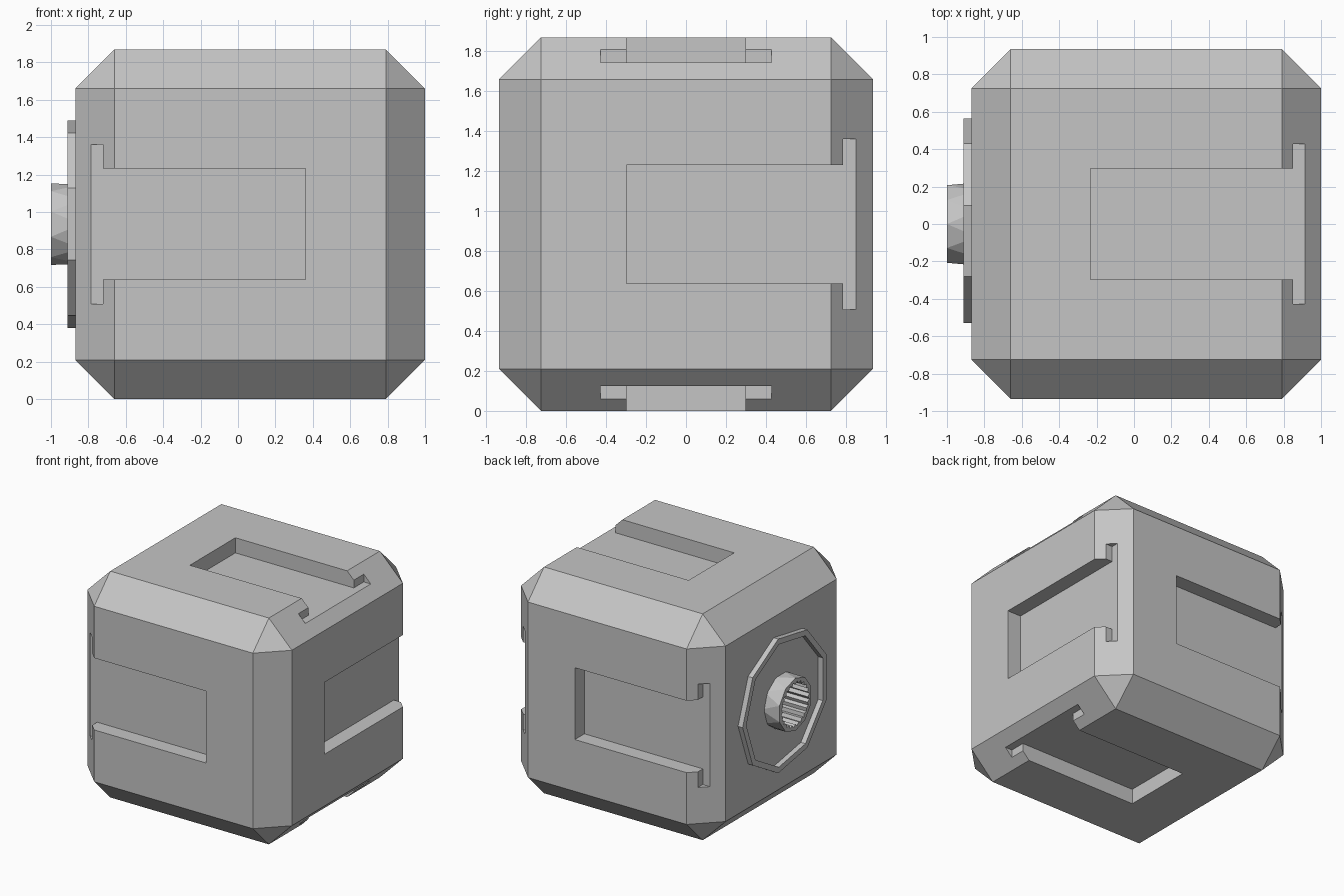
import bpy, bmesh
from math import cos, sin, pi
from mathutils import Vector, Matrix

cube = bpy.data.objects.get("Cube")
if cube:
    bpy.data.objects.remove(cube, do_unlink=True)

HALF = 0.935
CENTRE = Vector((0.065, 0, HALF))
X, Y, Z = Vector((1, 0, 0)), Vector((0, 1, 0)), Vector((0, 0, 1))

grey = bpy.data.materials.new("light_grey")
grey.use_nodes = True
colour = (0.56, 0.56, 0.56, 1)
grey.diffuse_color = colour
grey.node_tree.nodes["Principled BSDF"].inputs["Base Color"].default_value = colour


def finish(bm, name):
    bmesh.ops.recalc_face_normals(bm, faces=bm.faces)
    mesh = bpy.data.meshes.new(name)
    bm.to_mesh(mesh)
    bm.free()
    obj = bpy.data.objects.new(name, mesh)
    bpy.context.collection.objects.link(obj)
    mesh.materials.append(grey)
    return obj


def cut(target, cutter):
    mod = target.modifiers.new("cut", "BOOLEAN")
    mod.operation = "DIFFERENCE"
    mod.solver = "EXACT"
    mod.object = cutter
    bpy.context.view_layer.objects.active = target
    bpy.ops.object.modifier_apply(modifier=mod.name)


def bridge(bm, a, b):
    for i in range(len(a)):
        j = (i + 1) % len(a)
        bm.faces.new((a[i], a[j], b[j], b[i]))


def prism(bm, a, b):
    bridge(bm, a, b)
    bm.faces.new(a)
    bm.faces.new(b)


def slot_cutter(normal, opening):
    """T-shaped prism: a straight channel that widens at its open end."""
    side = normal.cross(opening)
    half_profile = [(-0.297, 0.297), (0.786, 0.297), (0.786, 0.427), (1.2, 0.427)]
    profile = half_profile + [(u, -v) for u, v in reversed(half_profile)]
    bm = bmesh.new()
    floor, lid = [[bm.verts.new(CENTRE + normal * w + opening * u + side * v)
                   for u, v in profile] for w in (0.81, 1.2)]
    prism(bm, floor, lid)
    return finish(bm, "slot_cutter")


def loop(bm, x, radii, count, turn=0):
    """Ring of points around the x axis; radii repeat in turn."""
    verts = []
    for i in range(count):
        a, r = 2 * pi * (i + turn) / count, radii[i % len(radii)]
        verts.append(bm.verts.new((x, r * cos(a), HALF + r * sin(a))))
    return verts


# Chamfered block
bm = bmesh.new()
bmesh.ops.create_cube(bm, size=2 * HALF, matrix=Matrix.Translation(CENTRE))
bmesh.ops.bevel(bm, geom=list(bm.edges), offset=0.21, segments=1,
                affect="EDGES", profile=0.5)
block = finish(bm, "chamfered_block")

# T-shaped slots on five sides
for normal, opening in ((-Y, -X), (Y, -X), (X, Y), (Z, X), (-Z, X)):
    cutter = slot_cutter(normal, opening)
    cut(block, cutter)
    bpy.data.objects.remove(cutter, do_unlink=True)

# Nine-sided raised rim
bm = bmesh.new()
rim = [loop(bm, x, [r], 9) for x, r in
       ((-0.86, 0.563), (-0.912, 0.563), (-0.912, 0.515), (-0.86, 0.515))]
for i in range(4):
    bridge(bm, rim[i], rim[(i + 1) % 4])
finish(bm, "raised_rim")

# Faceted hub
bm = bmesh.new()
loop(bm, -0.84, [0.222], 10)
loop(bm, -1.0, [0.218], 10, 0.5)
bmesh.ops.convex_hull(bm, input=list(bm.verts))
hub = finish(bm, "socket_hub")

# Toothed socket through the hub
bm = bmesh.new()
prism(bm, loop(bm, -0.78, [0.165, 0.185], 48), loop(bm, -1.1, [0.165, 0.185], 48))
teeth = finish(bm, "socket_cutter")
cut(hub, teeth)
cut(block, teeth)
bpy.data.objects.remove(teeth, do_unlink=True)
